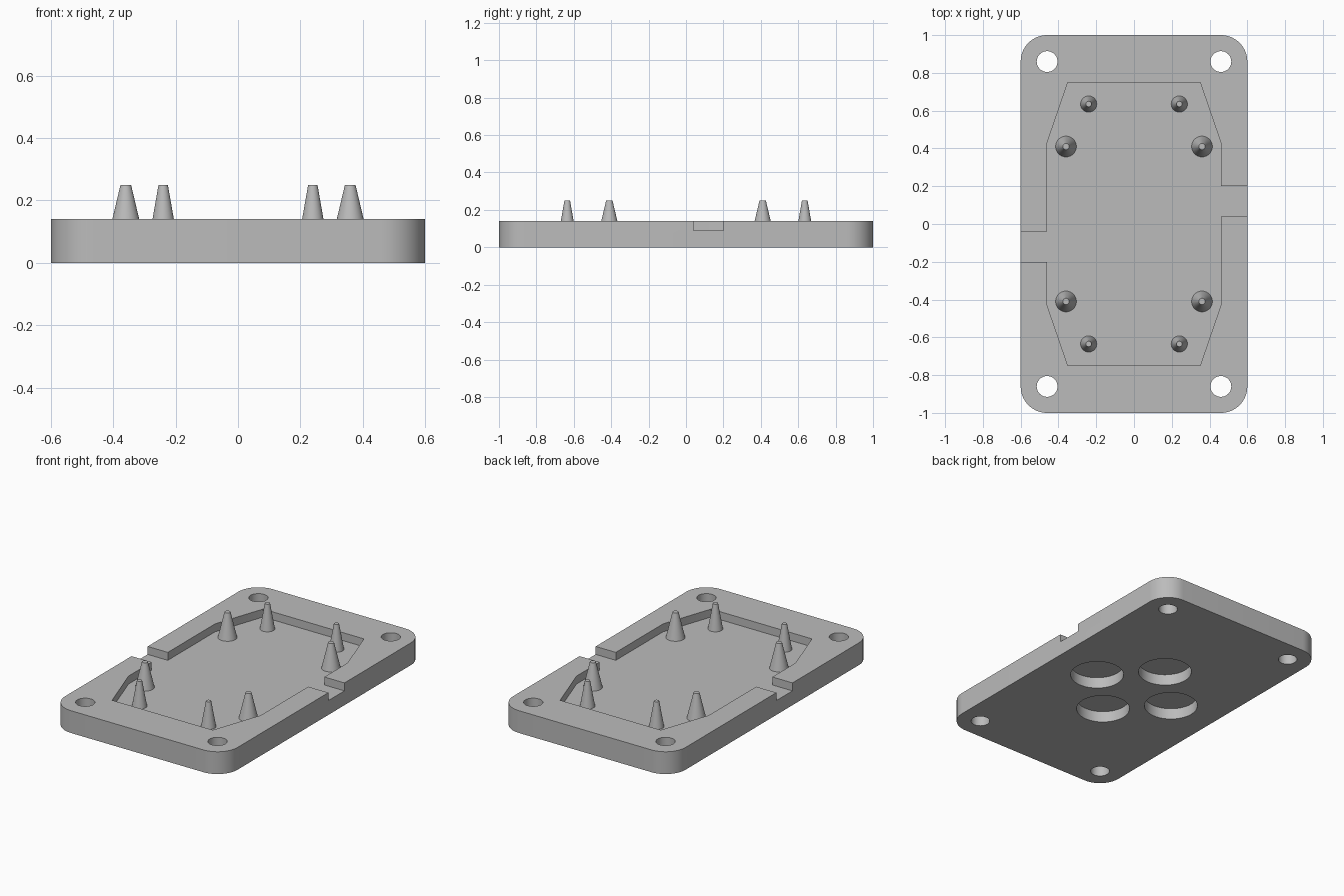
import bpy
import bmesh
from math import cos, sin, pi, radians

if "Cube" in bpy.data.objects:
    bpy.data.objects.remove(bpy.data.objects["Cube"], do_unlink=True)

LENGTH, WIDTH, HEIGHT = 2.0, 1.2, 0.14
CORNER = 0.14       # corner radius, shared centre with the screw holes
FLOOR = 0.09        # pocket floor height
PIN_TOP = 0.25
RECESS = 0.07       # depth of the round recesses underneath

grey = bpy.data.materials.new("plain grey")
grey.use_nodes = True
colour = (0.5, 0.5, 0.5, 1)
grey.diffuse_color = colour
grey.node_tree.nodes["Principled BSDF"].inputs["Base Color"].default_value = colour


def prism(name, outline, z0, z1):
    """Extrude a flat outline from z0 up to z1."""
    bm = bmesh.new()
    face = bm.faces.new([bm.verts.new((x, y, z0)) for x, y in outline])
    new = bmesh.ops.extrude_face_region(bm, geom=[face])["geom"]
    for v in new:
        if isinstance(v, bmesh.types.BMVert):
            v.co.z = z1
    bmesh.ops.recalc_face_normals(bm, faces=bm.faces)
    mesh = bpy.data.meshes.new(name)
    bm.to_mesh(mesh)
    bm.free()
    mesh.materials.append(grey)
    obj = bpy.data.objects.new(name, mesh)
    bpy.context.collection.objects.link(obj)
    return obj


def arc(x, y, r, start, end, steps):
    angles = [start + (end - start) * i / steps for i in range(steps + 1)]
    return [(x + r * cos(a), y + r * sin(a)) for a in angles]


def circle(x, y, r):
    return arc(x, y, r, 0, 2 * pi, 48)[:-1]


def activate(obj):
    bpy.ops.object.select_all(action='DESELECT')
    obj.select_set(True)
    bpy.context.view_layer.objects.active = obj


def cut(obj, cutter):
    mod = obj.modifiers.new("cut", 'BOOLEAN')
    mod.operation = 'DIFFERENCE'
    mod.solver = 'EXACT'
    mod.object = cutter
    activate(obj)
    bpy.ops.object.modifier_apply(modifier=mod.name)
    bpy.data.objects.remove(cutter, do_unlink=True)


# Base plate with rounded corners
hx, hy = WIDTH / 2 - CORNER, LENGTH / 2 - CORNER
corners = [(hx, hy), (-hx, hy), (-hx, -hy), (hx, -hy)]
outline = []
for i, (x, y) in enumerate(corners):
    outline += arc(x, y, CORNER, i * pi / 2, (i + 1) * pi / 2, 16)
plate = prism("base_plate", outline, 0, HEIGHT)

# Pocket with one side channel per half; the other half is turned by 180 degrees
half = [(0.35, -0.75), (0.46, -0.43), (0.46, 0.04), (0.7, 0.04),
        (0.7, 0.2), (0.46, 0.2), (0.46, 0.43), (0.35, 0.75)]
pocket = half + [(-x, -y) for x, y in half]
cut(plate, prism("pocket_cutter", pocket, FLOOR, HEIGHT + 0.1))

# Screw holes through the corners
for x, y in corners:
    cut(plate, prism("hole_cutter", circle(x, y, 0.055), -0.1, HEIGHT + 0.1))

# Round recesses in the underside
for i in range(4):
    a = i * pi / 2
    cut(plate, prism("recess_cutter", circle(0.284 * cos(a), 0.284 * sin(a), 0.156),
                     -0.1, RECESS))
activate(plate)
bpy.ops.object.shade_smooth_by_angle(angle=radians(30))

# Tapered pins standing on the pocket floor
for kind, x, y, r_base, r_top in (("outer", 0.36, 0.41, 0.055, 0.017),
                                  ("inner", 0.24, 0.635, 0.043, 0.015)):
    for sx, side in ((1, "left"), (-1, "right")):
        for sy, end in ((-1, "front"), (1, "back")):
            bpy.ops.mesh.primitive_cone_add(
                vertices=48, radius1=r_base, radius2=r_top, depth=PIN_TOP - FLOOR,
                location=(sx * x, sy * y, (PIN_TOP + FLOOR) / 2))
            pin = bpy.context.object
            pin.name = f"{kind}_pin_{end}_{side}"
            pin.data.materials.append(grey)
            bpy.ops.object.shade_smooth_by_angle(angle=radians(30))
